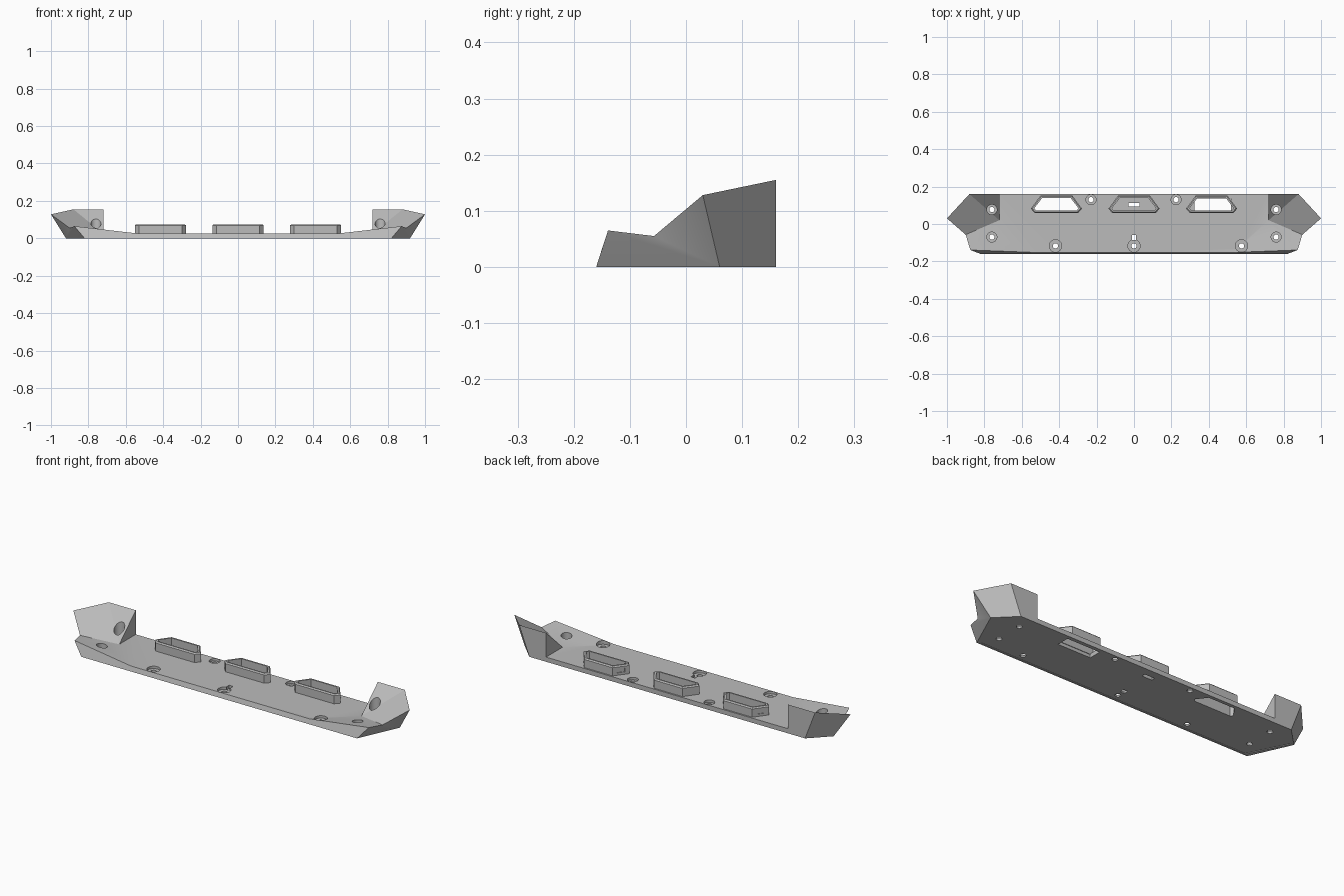
import bpy
import bmesh
from mathutils import Matrix

cube = bpy.data.objects.get("Cube")
if cube:
    bpy.data.objects.remove(cube, do_unlink=True)

grey = bpy.data.materials.new("mid_grey")
grey.use_nodes = True
colour = (0.5, 0.5, 0.5, 1)
grey.diffuse_color = colour
grey.node_tree.nodes["Principled BSDF"].inputs["Base Color"].default_value = colour


def finish(name, bm, closed=True):
    bmesh.ops.recalc_face_normals(bm, faces=bm.faces)
    mesh = bpy.data.meshes.new(name)
    bm.to_mesh(mesh)
    bm.free()
    mesh.materials.append(grey)
    obj = bpy.data.objects.new(name, mesh)
    bpy.context.collection.objects.link(obj)
    return obj


def prism(name, outline, low, high, bevel=0):
    bm = bmesh.new()
    base = bm.faces.new([bm.verts.new((x, y, low)) for x, y in outline])
    up = bmesh.ops.extrude_face_region(bm, geom=[base])["geom"]
    top = [v for v in up if isinstance(v, bmesh.types.BMVert)]
    bmesh.ops.translate(bm, verts=top, vec=(0, 0, high - low))
    if bevel:
        rim = [e for e in bm.edges if all(v.co.z > high - 0.001 for v in e.verts)]
        bmesh.ops.bevel(bm, geom=rim, offset=bevel, segments=1, affect="EDGES")
    return finish(name, bm)


def box_outline(x, y, width, depth):
    w, d = width / 2, depth / 2
    return [(x - w, y - d), (x + w, y - d), (x + w, y + d), (x - w, y + d)]


def cylinder(name, x, y, radius, low, high):
    bm = bmesh.new()
    bmesh.ops.create_cone(bm, cap_ends=True, segments=24, radius1=radius, radius2=radius,
                          depth=high - low,
                          matrix=Matrix.Translation((x, y, (low + high) / 2)))
    return finish(name, bm)


def apply(obj, modifier):
    bpy.context.view_layer.objects.active = obj
    bpy.ops.object.modifier_apply(modifier=modifier.name)


def cut(obj, cutter):
    mod = obj.modifiers.new("cut", "BOOLEAN")
    mod.operation = "DIFFERENCE"
    mod.solver = "EXACT"
    mod.object = cutter
    apply(obj, mod)
    bpy.data.objects.remove(cutter, do_unlink=True)


# Body half: bottom outline, raised corner shelf and end tower
points = {
    "a0": (0, -.16, 0), "a": (.82, -.16, 0), "b": (.92, .06, 0),
    "c": (.82, .16, 0), "c0": (0, .16, 0),
    "d0": (0, -.152, .025), "d": (.53, -.152, .025), "e": (.875, -.139, .065),
    "f": (.9, -.057, .055), "g": (1, .03, .128), "h": (.88, .16, .155),
    "i": (.72, .16, .155), "j": (.72, .02, .025), "k": (.72, .16, .025),
    "k0": (0, .16, .025),
}
faces = ["a0 a b c c0", "a0 a e d d0", "a b e", "b f e", "b g f", "b c h g",
         "c c0 k0 k i h", "i k j", "h i j", "g h j f", "j f e", "j e d", "d0 d j k k0"]
bm = bmesh.new()
verts = {key: bm.verts.new(co) for key, co in points.items()}
for face in faces:
    bm.faces.new([verts[key] for key in face.split()])
body = finish("body", bm)
mirror = body.modifiers.new("mirror", "MIRROR")
apply(body, mirror)

# Shallow recess under the body
half = [(.8, -.15), (.905, .058), (.812, .15)]
cut(body, prism("recess", half + [(-x, y) for x, y in reversed(half)], -.05, .003))

# Counterbored screw holes
holes = [(-.23, .13, .027), (.225, .13, .027),
         (-.42, -.117, .033), (0, -.117, .033), (.575, -.117, .033)]
holes += [(side * .76, y, .027) for side in (-1, 1) for y in (.077, -.07)]
for x, y, radius in holes:
    cut(body, cylinder("bore", x, y, radius, .012, .3))
    cut(body, cylinder("hole", x, y, .014, -.1, .1))

# Small slot beside the middle front screw
cut(body, prism("slot", box_outline(0, -.072, .024, .026), -.1, .1))

# Connector housings with openings through the body
outer = [(-.115, .058), (.115, .058), (.137, .082), (.085, .152), (-.085, .152), (-.137, .082)]
inner = [(-.108, .071), (.108, .071), (.118, .084), (.077, .138), (-.077, .138), (-.118, .084)]


def shifted(outline, cx):
    return [(x + cx, y) for x, y in outline]


for name, cx in (("right", -.415), ("middle", 0), ("left", .415)):
    housing = prism(name + "_housing", shifted(outer, cx), .02, .075, .006)
    cut(housing, prism("well", shifted(inner, cx), 0, .2))
    if name == "right":
        opening = shifted(inner, cx)
    elif name == "left":
        opening = box_outline(.42, .102, .195, .068)
    else:
        opening = box_outline(0, .103, .06, .02)
    cut(body, prism("opening", opening, -.1, .1))
    # Latch recess in the slanted rear corner of the outer housings
    if name != "middle":
        notch = prism("notch", box_outline(0, 0, .04, .012), .038, .058)
        notch.matrix_world = Matrix.Translation((cx - .113, .119, 0)) @ Matrix.Rotation(.93, 4, "Z")
        bpy.context.view_layer.update()
        cut(housing, notch)

# Smooth the round holes, keep facets flat
for obj in bpy.context.collection.objects:
    if obj.type == "MESH" and obj.data.materials and obj.data.materials[0] == grey:
        bpy.ops.object.select_all(action="DESELECT")
        obj.select_set(True)
        bpy.context.view_layer.objects.active = obj
        bpy.ops.object.shade_smooth_by_angle(angle=.3)
